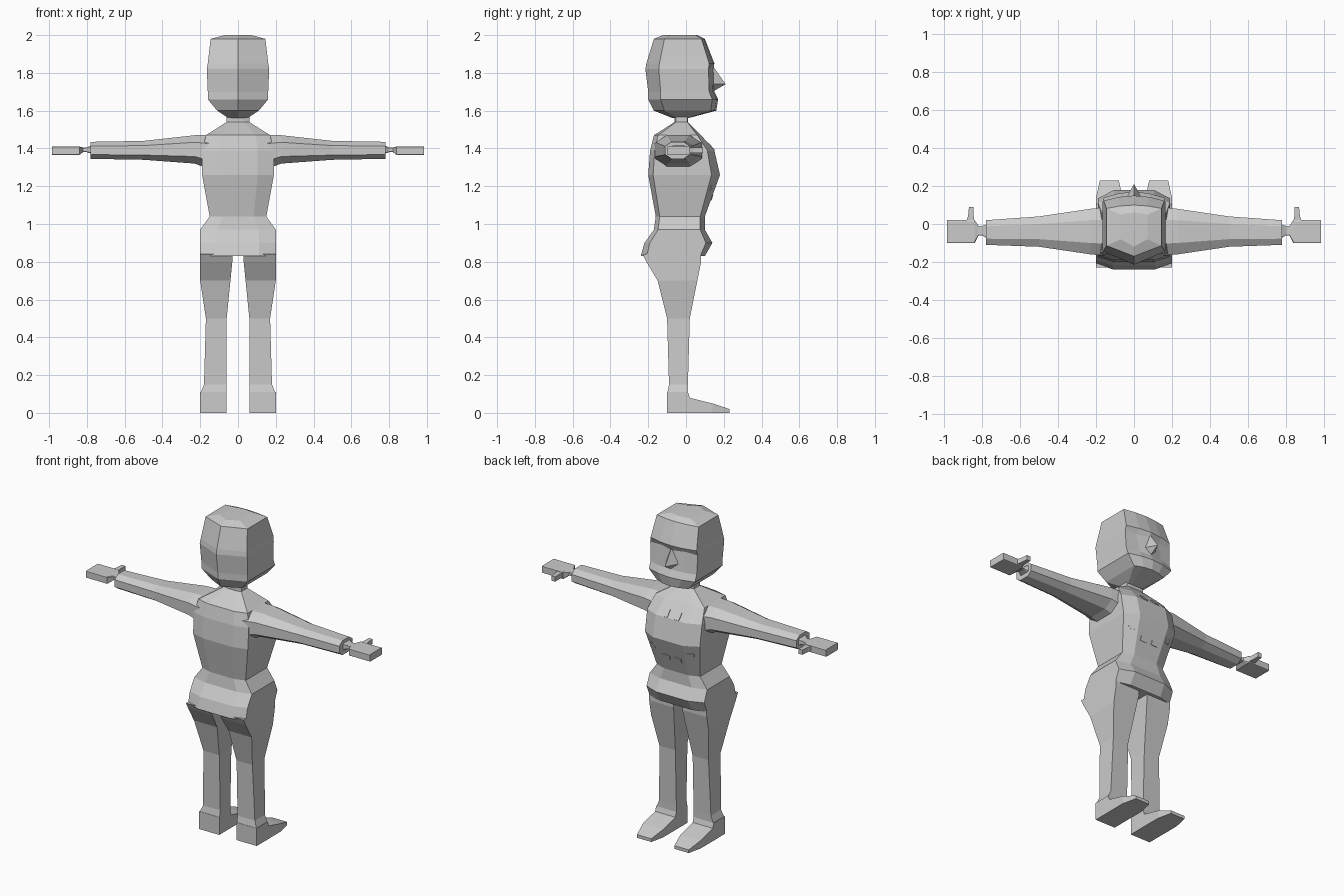
import bpy, bmesh
from mathutils import Vector
from mathutils.bvhtree import BVHTree

if "Cube" in bpy.data.objects:
    bpy.data.objects.remove(bpy.data.objects["Cube"])

grey = bpy.data.materials.new("light_grey")
grey.use_nodes = True
grey.diffuse_color = (.6, .6, .6, 1)
shader = grey.node_tree.nodes["Principled BSDF"]
shader.inputs["Base Color"].default_value = grey.diffuse_color


def make(name, bm, mirror=False):
    """Turn a bmesh into a named object, optionally doubled across the body."""
    bmesh.ops.recalc_face_normals(bm, faces=bm.faces)
    mesh = bpy.data.meshes.new(name)
    bm.to_mesh(mesh)
    bm.free()
    mesh.materials.append(grey)
    obj = bpy.data.objects.new(name, mesh)
    bpy.context.collection.objects.link(obj)
    if mirror:
        modifier = obj.modifiers.new("mirror", "MIRROR")
        modifier.use_mirror_merge = False
    return obj


def loft(name, *rings, mirror=False):
    """Skin a series of equal-length point rings and cap both ends."""
    bm = bmesh.new()
    loops = [[bm.verts.new(point) for point in ring] for ring in rings]
    for lower, upper in zip(loops, loops[1:]):
        for i in range(len(lower)):
            bm.faces.new((lower[i - 1], lower[i], upper[i], upper[i - 1]))
    bm.faces.new(loops[0])
    bm.faces.new(loops[-1])
    return make(name, bm, mirror)


def mirrored_ring(half, z):
    """Close a back-to-front half outline with its mirror image."""
    outline = half + [(-x, y) for x, y in reversed(half) if x]
    return [(x, y, z) for x, y in outline]


def torso_ring(z, width, back, front):
    inner = width * .55
    return mirrored_ring([(inner, back), (width, back * .87),
                          (width, front * .75), (inner, front)], z)


def head_ring(z, width, back, front, socket=0):
    return mirrored_ring([(0, back), (width, back * .67), (width, front * .82),
                          (width / 2, front * .95 - socket), (0, front)], z)


def leg_ring(z, inner, outer, back, front):
    return [(inner, back, z), (outer, back, z), (outer, front, z), (inner, front, z)]


def foot_ring(y, inner, outer, height):
    return [(inner, y, 0), (outer, y, 0), (outer, y, height), (inner, y, height)]


def arm_ring(x, back, front, bottom, top, bevel=.25):
    """An upright rectangle across the arm with its corners cut off."""
    cut_y, cut_z = (front - back) * bevel, (top - bottom) * bevel
    return [(x, back + cut_y, bottom), (x, front - cut_y, bottom),
            (x, front, bottom + cut_z), (x, front, top - cut_z),
            (x, front - cut_y, top), (x, back + cut_y, top),
            (x, back, top - cut_z), (x, back, bottom + cut_z)]


# Hips, waist, chest, shoulders and neck
torso = loft(
    "torso",
    torso_ring(z=.83, width=.2, back=-.24, front=.1),
    torso_ring(z=.9, width=.2, back=-.22, front=.14),
    torso_ring(z=.97, width=.2, back=-.17, front=.1),
    torso_ring(z=1.04, width=.15, back=-.16, front=.1),
    torso_ring(z=1.26, width=.19, back=-.2, front=.18),
    torso_ring(z=1.39, width=.19, back=-.19, front=.15),
    torso_ring(z=1.47, width=.17, back=-.17, front=.08),
    torso_ring(z=1.54, width=.06, back=-.06, front=.01),
    torso_ring(z=1.58, width=.06, back=-.06, front=.01))

# Head with a tapering jaw, sunken eye sockets and a brow
loft(
    "head",
    head_ring(z=1.56, width=.05, back=-.07, front=.01),
    head_ring(z=1.6, width=.11, back=-.17, front=.16),
    head_ring(z=1.66, width=.16, back=-.2, front=.17),
    head_ring(z=1.7, width=.16, back=-.2, front=.15),
    head_ring(z=1.82, width=.165, back=-.215, front=.145, socket=.02),
    head_ring(z=1.85, width=.16, back=-.21, front=.15),
    head_ring(z=1.98, width=.145, back=-.17, front=.1),
    head_ring(z=2, width=.07, back=-.12, front=.06))

# Nose: a wedge with a sloping underside
bm = bmesh.new()
bridge = bm.verts.new((0, .14, 1.84))
tip = bm.verts.new((0, .21, 1.74))
base = bm.verts.new((0, .14, 1.7))
for x in (-.045, .045):
    wing = bm.verts.new((x, .13, 1.74))
    for edge in ((bridge, tip), (tip, base), (base, bridge)):
        bm.faces.new((wing, *edge))
make("nose", bm)

# Legs
loft(
    "legs",
    leg_ring(z=.1, inner=.06, outer=.2, back=-.1, front=.01),
    leg_ring(z=.15, inner=.06, outer=.18, back=-.09, front=.01),
    leg_ring(z=.5, inner=.06, outer=.17, back=-.1, front=.02),
    leg_ring(z=.7, inner=.04, outer=.2, back=-.15, front=.06),
    leg_ring(z=.8, inner=.03, outer=.2, back=-.21, front=.08),
    leg_ring(z=.84, inner=.03, outer=.2, back=-.23, front=.08),
    mirror=True)

# Feet: heel block, then an instep thinning to the toe
loft(
    "feet",
    foot_ring(y=-.1, inner=.06, outer=.2, height=.11),
    foot_ring(y=.01, inner=.06, outer=.2, height=.11),
    foot_ring(y=.02, inner=.06, outer=.2, height=.08),
    foot_ring(y=.14, inner=.06, outer=.2, height=.05),
    foot_ring(y=.23, inner=.08, outer=.18, height=.02),
    mirror=True)

# Sleeved arms
loft(
    "arms",
    arm_ring(x=.12, back=-.17, front=.09, bottom=1.28, top=1.47),
    arm_ring(x=.23, back=-.16, front=.08, bottom=1.32, top=1.47),
    arm_ring(x=.5, back=-.12, front=.04, bottom=1.34, top=1.44),
    arm_ring(x=.78, back=-.11, front=.02, bottom=1.345, top=1.435),
    mirror=True)

# Narrow wrists widening into flat hands
loft(
    "hands",
    arm_ring(x=.77, back=-.08, front=0, bottom=1.37, top=1.42, bevel=.1),
    arm_ring(x=.8, back=-.06, front=-.01, bottom=1.38, top=1.405, bevel=.1),
    arm_ring(x=.82, back=-.06, front=-.01, bottom=1.38, top=1.405, bevel=.1),
    arm_ring(x=.84, back=-.1, front=.02, bottom=1.365, top=1.41, bevel=.05),
    arm_ring(x=.985, back=-.1, front=.02, bottom=1.365, top=1.41, bevel=.05),
    mirror=True)


# Thumbs
def thumb_ring(y, inner, outer):
    return leg_ring(1.375, inner, outer, y, y)[:2] + leg_ring(1.405, inner, outer, y, y)[1::-1]


loft(
    "thumbs",
    thumb_ring(y=.01, inner=.84, outer=.885),
    thumb_ring(y=.04, inner=.845, outer=.875),
    thumb_ring(y=.09, inner=.845, outer=.87),
    mirror=True)

# Thin badge plates laid on the front of the torso
surface = BVHTree.FromPolygons([vertex.co for vertex in torso.data.vertices],
                               [face.vertices[:] for face in torso.data.polygons])


def badges(name, x, z, width, height):
    toward_body = Vector((0, -1, 0))
    centre, normal, *_ = surface.ray_cast(Vector((x, 1, z)), toward_body)
    across = Vector((0, 0, 1)).cross(normal).normalized() * width / 2
    up = normal.cross(across).normalized() * height / 2
    outline = [-across - up, across - up, across + up, up - across]
    lift = normal * .004
    loft(name, [centre + corner - lift for corner in outline],
         [centre + corner + lift for corner in outline], mirror=True)


badges("chest_badges", x=.04, z=1.41, width=.03, height=.05)
badges("belly_badges", x=.04, z=1.14, width=.05, height=.03)
badges("side_badges", x=.13, z=1.19, width=.04, height=.03)
